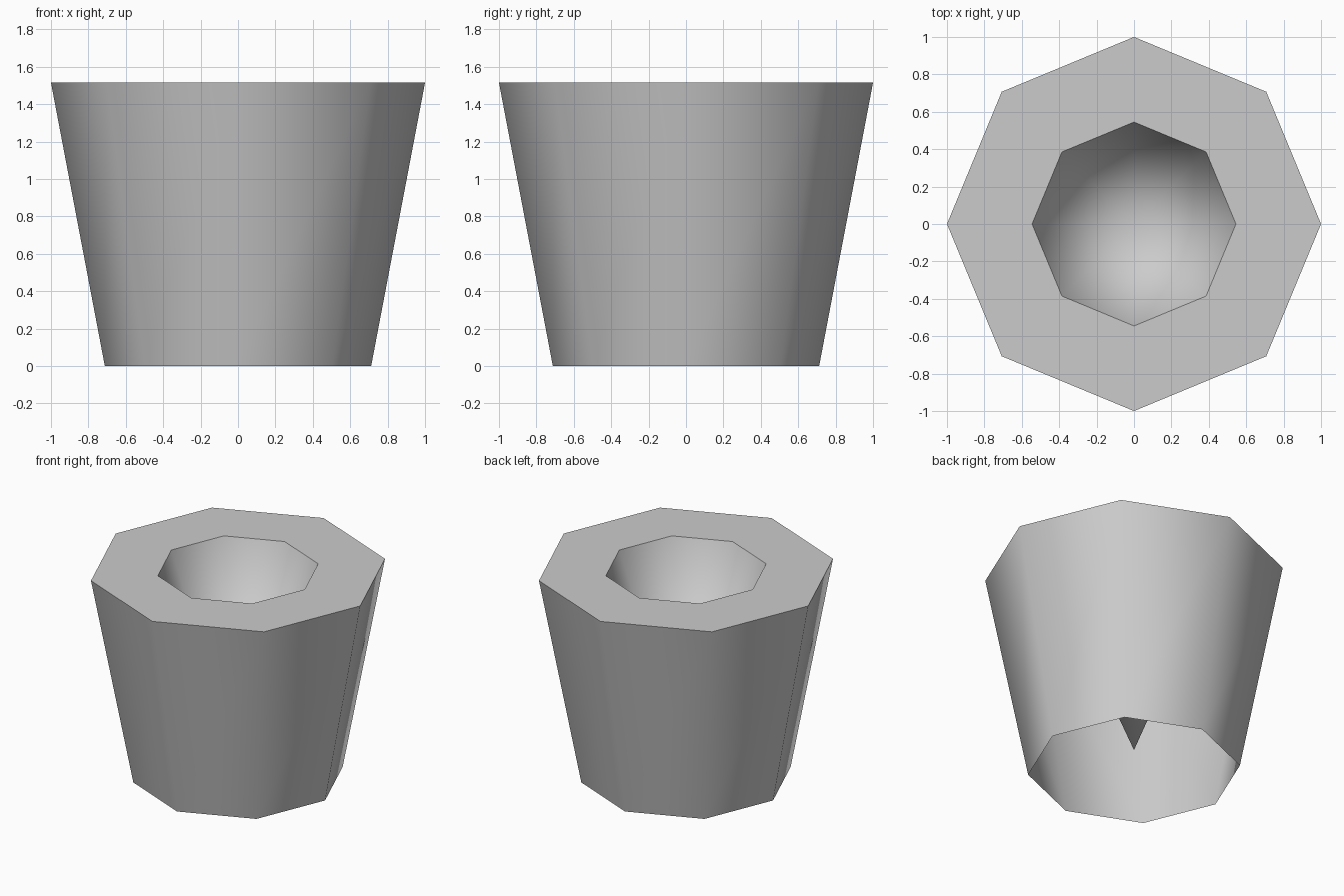
import bpy
import bmesh
from math import cos, sin, tau, radians

cube = bpy.data.objects.get("Cube")
if cube:
    bpy.data.objects.remove(cube, do_unlink=True)

SIDES = 8
HEIGHT = 1.515

# Plain grey material
grey = bpy.data.materials.new("light_grey")
grey.use_nodes = True
colour = (0.6, 0.6, 0.6, 1)
grey.diffuse_color = colour
grey.node_tree.nodes["Principled BSDF"].inputs["Base Color"].default_value = colour

bm = bmesh.new()


def ring(radius, z):
    """Octagon of vertices with corners on the axes."""
    return [bm.verts.new((radius * cos(tau * i / SIDES), radius * sin(tau * i / SIDES), z))
            for i in range(SIDES)]


def bridge(lower, upper):
    for i in range(SIDES):
        j = (i + 1) % SIDES
        bm.faces.new((lower[i], lower[j], upper[j], upper[i]))


# Tapered outer wall, open underneath, and flat rim
base = ring(0.712, 0)
outer = ring(1, HEIGHT)
inner = ring(0.545, HEIGHT)
bridge(base, outer)
bridge(outer, inner)

# Conical well hanging from the rim
tip = bm.verts.new((0, 0, 0.155))
for i in range(SIDES):
    bm.faces.new((inner[i], inner[(i + 1) % SIDES], tip))

mesh = bpy.data.meshes.new("tapered_cup")
bm.to_mesh(mesh)
bm.free()
mesh.materials.append(grey)
cup = bpy.data.objects.new("tapered_cup", mesh)
bpy.context.collection.objects.link(cup)

# Smooth walls with a crisp rim
bpy.ops.object.select_all(action="DESELECT")
cup.select_set(True)
bpy.context.view_layer.objects.active = cup
bpy.ops.object.shade_smooth_by_angle(angle=radians(60))
